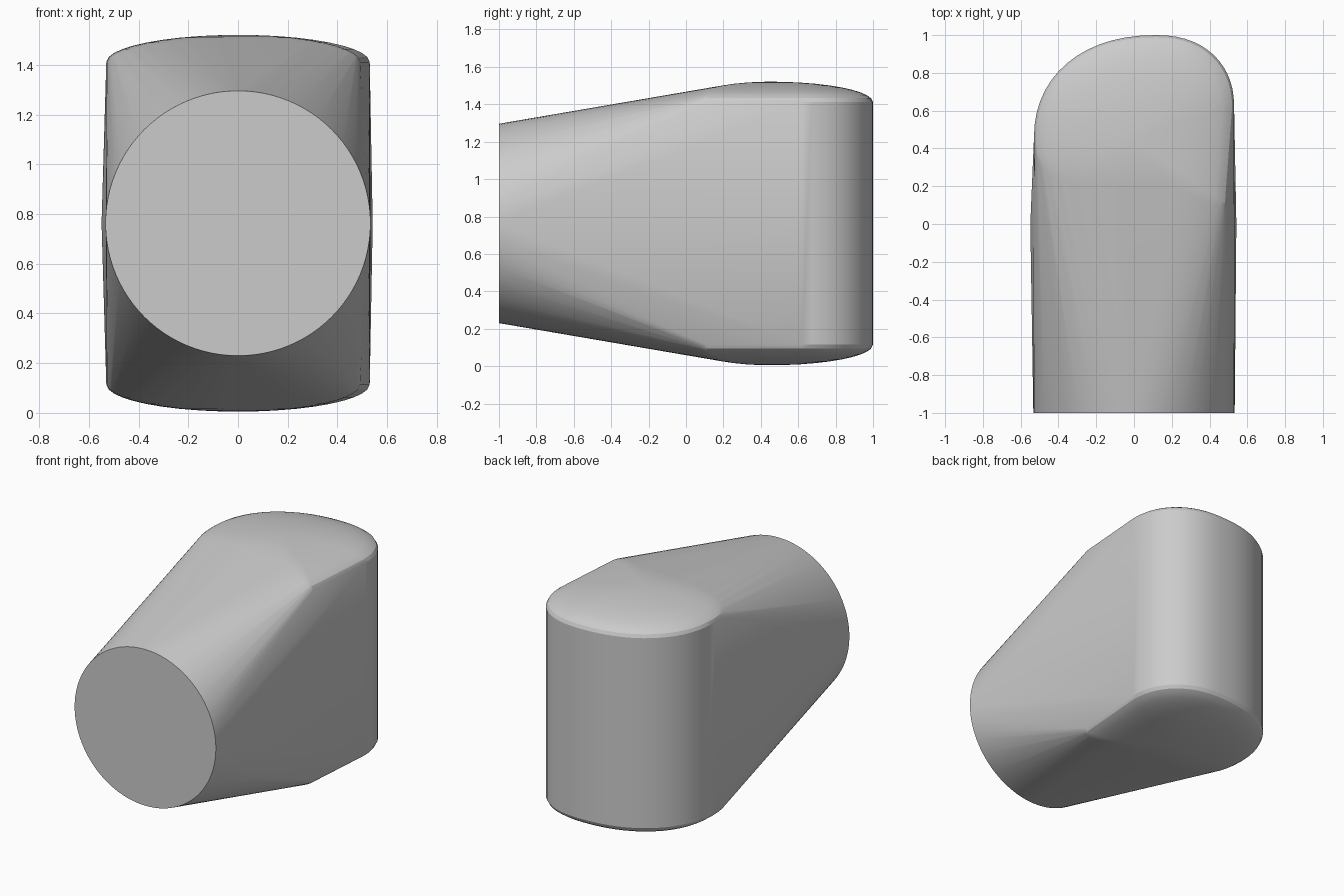
import bpy, bmesh
from math import sin, cos, pi, radians, sqrt

old = bpy.data.objects.get("Cube")
if old:
    bpy.data.objects.remove(old, do_unlink=True)

MID_Z = 0.763
WALL = 0.648      # half height of the straight rear wall
DOME = 0.11       # rise of the domes above the wall
CENTRE = (0.0, 0.45)

grey = bpy.data.materials.new("plain grey")
grey.use_nodes = True
grey.diffuse_color = (0.6, 0.6, 0.6, 1)
grey.node_tree.nodes["Principled BSDF"].inputs["Base Color"].default_value = (0.6, 0.6, 0.6, 1)


def arc(cx, cy, rx, ry, start, power=2.0, steps=14):
    """Quarter of a superellipse, counter-clockwise from the start angle."""
    points = []
    for i in range(steps + 1):
        a = radians(start + 90 * i / steps)
        c, s = cos(a), sin(a)
        e = 2 / power
        points.append((cx + rx * abs(c) ** e * (1 if c > 0 else -1),
                       cy + ry * abs(s) ** e * (1 if s > 0 else -1)))
    return points


# Plan outline of the rounded rear block
outline = (arc(0.12, 0.62, 0.41, 0.38, 0, 2.2)
           + arc(0.12, 0.45, 0.65, 0.55, 90, 2.2)
           + arc(0.0, 0.45, 0.53, 0.44, 180, 2.3)
           + arc(0.38, 0.12, 0.112, 0.11, 270))

bm = bmesh.new()

# Round front face
for i in range(96):
    a = 2 * pi * i / 96
    bm.verts.new((0.533 * cos(a), -1, MID_Z + 0.533 * sin(a)))

# Rear block with domed top and bottom
for side in (1, -1):
    for s in (1, 0.98, 0.94, 0.88, 0.8, 0.7, 0.58, 0.44, 0.28, 0.12, 0):
        z = MID_Z + side * (WALL + DOME * sqrt(1 - s * s))
        for x, y in outline if s else [CENTRE]:
            bm.verts.new((CENTRE[0] + (x - CENTRE[0]) * s,
                          CENTRE[1] + (y - CENTRE[1]) * s, z))

# Slight bulge at the middle of each side
bm.verts.new((-0.549, 0, MID_Z))
bm.verts.new((0.542, 0, MID_Z))

# Skin everything with one tight convex surface
bmesh.ops.remove_doubles(bm, verts=bm.verts, dist=0.002)
hull = bmesh.ops.convex_hull(bm, input=bm.verts)
bmesh.ops.delete(bm, geom=[v for v in bm.verts if not v.link_faces], context='VERTS')
bmesh.ops.dissolve_limit(bm, angle_limit=radians(0.3), verts=bm.verts, edges=bm.edges)
bmesh.ops.recalc_face_normals(bm, faces=bm.faces)

mesh = bpy.data.meshes.new("body")
bm.to_mesh(mesh)
bm.free()
mesh.materials.append(grey)
body = bpy.data.objects.new("body", mesh)
bpy.context.collection.objects.link(body)

bpy.ops.object.select_all(action='DESELECT')
body.select_set(True)
bpy.context.view_layer.objects.active = body
bpy.ops.object.shade_smooth_by_angle(angle=radians(22))
